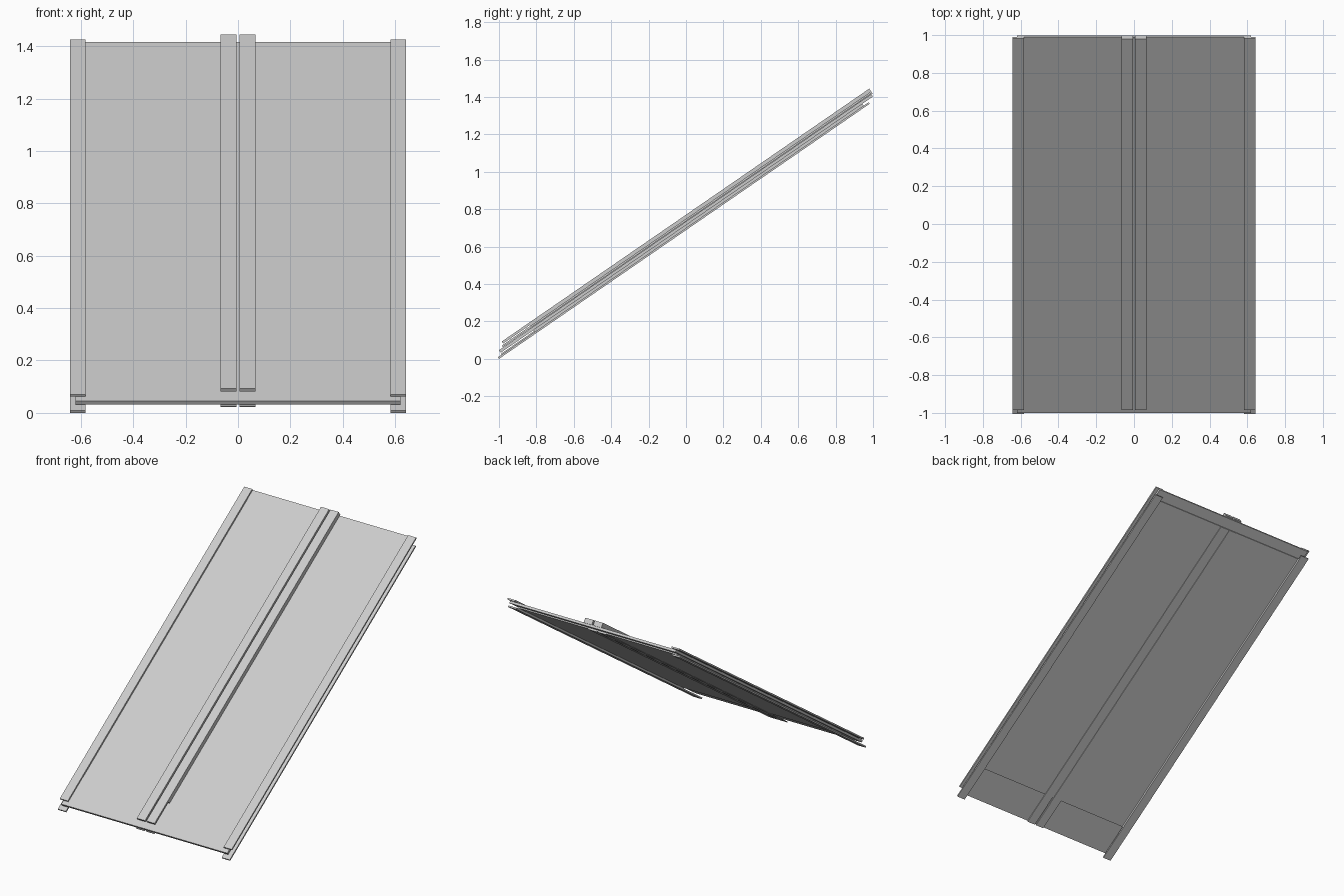
import bpy, bmesh, math
from mathutils import Matrix, Vector

cube = bpy.data.objects.get("Cube")
if cube:
    bpy.data.objects.remove(cube, do_unlink=True)

# Single plain metal colour
metal = bpy.data.materials.new("light grey metal")
metal.use_nodes = True
GREY = (0.6, 0.6, 0.6, 1)
metal.diffuse_color = GREY
metal.node_tree.nodes["Principled BSDF"].inputs["Base Color"].default_value = GREY

# Everything is laid out flat (y along the slope, z off its face), then tilted
TILT = Matrix.Translation((0, 0, 0.688)) @ Matrix.Rotation(math.radians(34.53), 4, 'X')


def build(name, boxes):
    """Make one part from boxes given as (x range, slope range, height range)."""
    bm = bmesh.new()
    for ranges in boxes:
        centre = Vector([(a + b) / 2 for a, b in ranges])
        size = [abs(b - a) for a, b in ranges]
        bmesh.ops.create_cube(bm, size=1, matrix=TILT @ Matrix.Translation(centre)
                              @ Matrix.Diagonal((*size, 1)))
    mesh = bpy.data.meshes.new(name)
    bm.to_mesh(mesh)
    bm.free()
    mesh.materials.append(metal)
    obj = bpy.data.objects.new(name, mesh)
    bpy.context.collection.objects.link(obj)
    return obj


BODY = (-0.975, 1.16)      # stretch of the notched, full-depth sections
SHEET = (-1.188, 1.228)    # stretch of the overhanging deck sheet

# Deck: a full-length sheet over a shorter core
build("deck_sheet", [((-0.62, 0.62), SHEET, (0.022, 0.038))])
build("deck_core", [((-0.585, 0.585), BODY, (0.014, 0.022))])

for side, s in (("left", 1), ("right", -1)):
    # Edge rail: outward-facing channel with flanges longer than the web
    rail = (s * 0.582, s * 0.642)
    build(side + "_rail", [
        (rail, (-1.161, 1.228), (0.040, 0.050)),
        (rail, (-1.2137, 1.192), (0.0, 0.010)),
        ((s * 0.582, s * 0.594), BODY, (0.010, 0.040)),
    ])
    # Centre strip: cap overhanging its body at the low end, with a plate below
    strip = (s * 0.005, s * 0.066)
    build(side + "_centre_strip", [
        (strip, (-1.149, 1.236), (0.055, 0.068)),
        (strip, (-0.975, 1.236), (0.036, 0.055)),
    ])
    build(side + "_centre_backing", [(strip, (-1.19, 1.16), (0.010, 0.016))])
